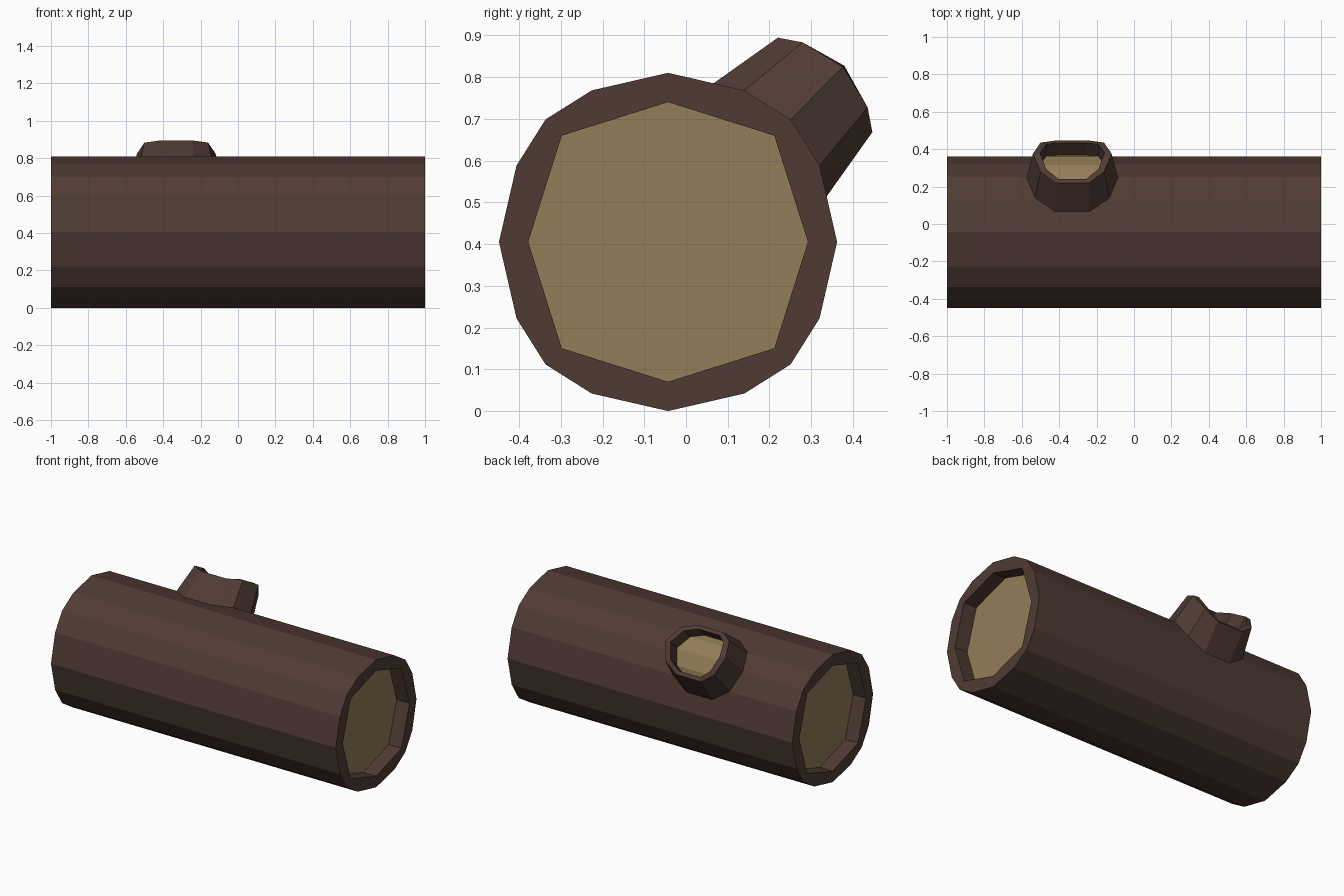
import bpy
import bmesh
from math import sin, cos, radians, sqrt
from mathutils import Vector

cube = bpy.data.objects.get("Cube")
if cube:
    bpy.data.objects.remove(cube, do_unlink=True)


def make_material(name, color):
    mat = bpy.data.materials.new(name)
    mat.use_nodes = True
    mat.diffuse_color = color
    mat.node_tree.nodes["Principled BSDF"].inputs["Base Color"].default_value = color
    return mat


BARK, WOOD = 0, 1
materials = [make_material("bark brown", (0.08, 0.044, 0.034, 1)),
             make_material("cut wood tan", (0.29, 0.205, 0.097, 1))]
AXIS = Vector((0, -0.043, 0.405))      # centre line of the log
RECESS = 0.09                          # depth of the cut ends


def ring(bm, points):
    return [bm.verts.new(p) for p in points]


def bridge(bm, a, b):
    """Join two equal closed rings with bark quads."""
    n = len(a)
    for i in range(n):
        j = (i + 1) % n
        bm.faces.new((a[i], a[j], b[j], b[i])).material_index = BARK


def finish(bm, name):
    bmesh.ops.recalc_face_normals(bm, faces=bm.faces)
    mesh = bpy.data.meshes.new(name)
    bm.to_mesh(mesh)
    bm.free()
    for mat in materials:
        mesh.materials.append(mat)
    obj = bpy.data.objects.new(name, mesh)
    bpy.context.collection.objects.link(obj)
    return obj


def polar(x, radius, degrees):
    a = radians(degrees)
    return AXIS + Vector((x, radius * cos(a), radius * sin(a)))


# Log: sixteen-sided trunk with an octagonal recess in each end
OUTER = [(0.405, 0), (0.4065, 26.75), (0.415, 45), (0.4065, 63.25)]
INNER = [(0.335, 0), (0.36, 45)]


def outer_ring(x):
    return [polar(x, r, a + 90 * q) for q in range(4) for r, a in OUTER]


def inner_ring(x):
    return [polar(x, r, a + 90 * q) for q in range(4) for r, a in INNER]


bm = bmesh.new()
trunk = {side: ring(bm, outer_ring(side)) for side in (-1, 1)}
bridge(bm, trunk[-1], trunk[1])
for side, rim in trunk.items():
    lip = ring(bm, inner_ring(side))
    floor = ring(bm, inner_ring(side * (1 - RECESS)))
    for k in range(8):
        bm.faces.new((rim[2 * k], rim[2 * k + 1], rim[(2 * k + 2) % 16],
                      lip[(k + 1) % 8], lip[k]))
    bridge(bm, lip, floor)
    bm.faces.new(floor).material_index = WOOD
finish(bm, "log")

# Branch stub: tapered, leaning up and back, with a domed hollow tip
OUT = Vector((0, 1, 1)) / sqrt(2)
ACROSS = Vector((0, -1, 1)) / sqrt(2)
ROOT = AXIS + Vector((-0.33, 0, 0))


def stub_ring(rows):
    """Rows of (half width, across, height) from the middle outwards."""
    full = [(w, -v, h) for w, v, h in reversed(rows[1:])] + rows
    right = [ROOT + Vector((w, 0, 0)) + ACROSS * v + OUT * h for w, v, h in full]
    left = [ROOT - Vector((w, 0, 0)) + ACROSS * v + OUT * h for w, v, h in full]
    return right + left[::-1]


base = [(0.245, 0, 0.41), (0.2, 0.128, 0.38), (0.092, 0.192, 0.343)]
tip = [(0.21, 0, 0.593), (0.17, 0.11, 0.566), (0.09, 0.16, 0.532)]
hollow = [(w * 0.82, v * 0.85, h + 0.004) for w, v, h in tip]
bottom = [(w, v, h - RECESS) for w, v, h in hollow]

bm = bmesh.new()
rings = [ring(bm, stub_ring(rows)) for rows in (base, tip, hollow, bottom)]
for a, b in zip(rings, rings[1:]):
    bridge(bm, a, b)
floor = rings[-1]
for i in range(4):
    bm.faces.new((floor[i], floor[i + 1], floor[8 - i], floor[9 - i])).material_index = WOOD
finish(bm, "branch_stub")
